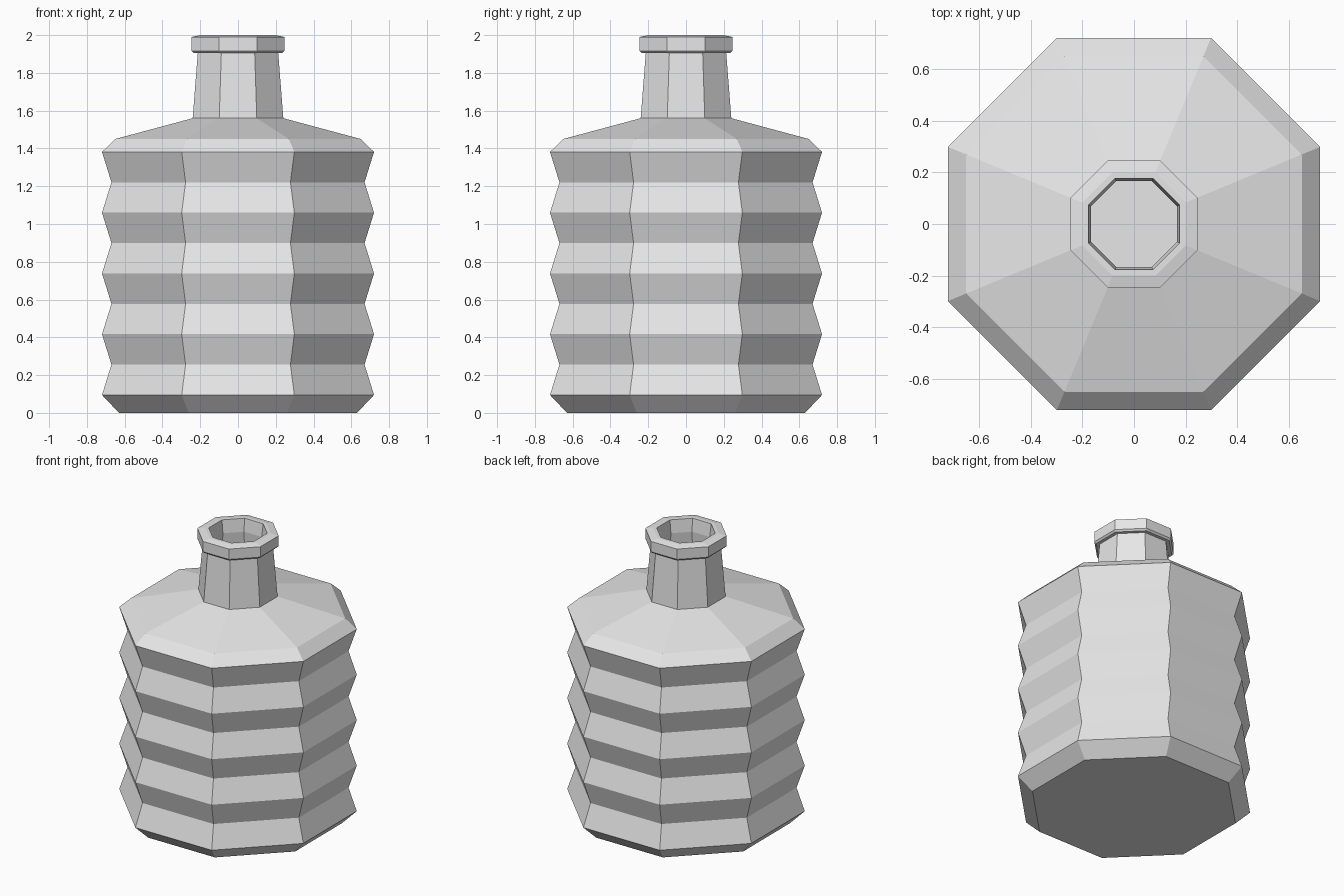
import bpy, bmesh, math

cube = bpy.data.objects.get("Cube")
if cube:
    bpy.data.objects.remove(cube, do_unlink=True)

SIDES = 8

grey = bpy.data.materials.new("light_grey")
grey.use_nodes = True
colour = (0.8, 0.8, 0.8, 1)
grey.diffuse_color = colour
grey.node_tree.nodes["Principled BSDF"].inputs["Base Color"].default_value = colour


def ring(bm, apothem, z):
    """Octagon with flat sides facing the axes."""
    radius = apothem / math.cos(math.pi / SIDES)
    angles = [(i + 0.5) * math.tau / SIDES for i in range(SIDES)]
    return [bm.verts.new((radius * math.cos(a), radius * math.sin(a), z)) for a in angles]


def lathe(name, profile):
    """Sweep (apothem, height) points around z and cap both ends."""
    bm = bmesh.new()
    rings = [ring(bm, r, z) for r, z in profile]
    for low, high in zip(rings, rings[1:]):
        for i in range(SIDES):
            j = (i + 1) % SIDES
            bm.faces.new((low[i], low[j], high[j], high[i]))
    bm.faces.new(rings[0])
    bm.faces.new(rings[-1])
    bmesh.ops.recalc_face_normals(bm, faces=bm.faces)
    mesh = bpy.data.meshes.new(name)
    bm.to_mesh(mesh)
    bm.free()
    mesh.materials.append(grey)
    obj = bpy.data.objects.new(name, mesh)
    bpy.context.collection.objects.link(obj)
    return obj


# Pleated wall: alternating ridges and grooves
pleats = [(0.72 if i % 2 == 0 else 0.67, 0.095 + i * 0.1608) for i in range(9)]

# Chamfered base, pleats, sloping shoulder and tapered neck
outside = [(0.63, 0)] + pleats + [(0.65, 1.45), (0.24, 1.56), (0.213, 1.905)]

# Flared lip with softened edges
lip = [(0.235, 1.905), (0.246, 1.917), (0.246, 1.99), (0.2, 2.0), (0.177, 2.0)]

# Hollow inside, down to the floor
inside = [(0.166, 1.91), (0.195, 1.53), (0.6, 1.41), (0.62, 0.11), (0.58, 0.05)]

lathe("bottle", outside + lip + inside)
